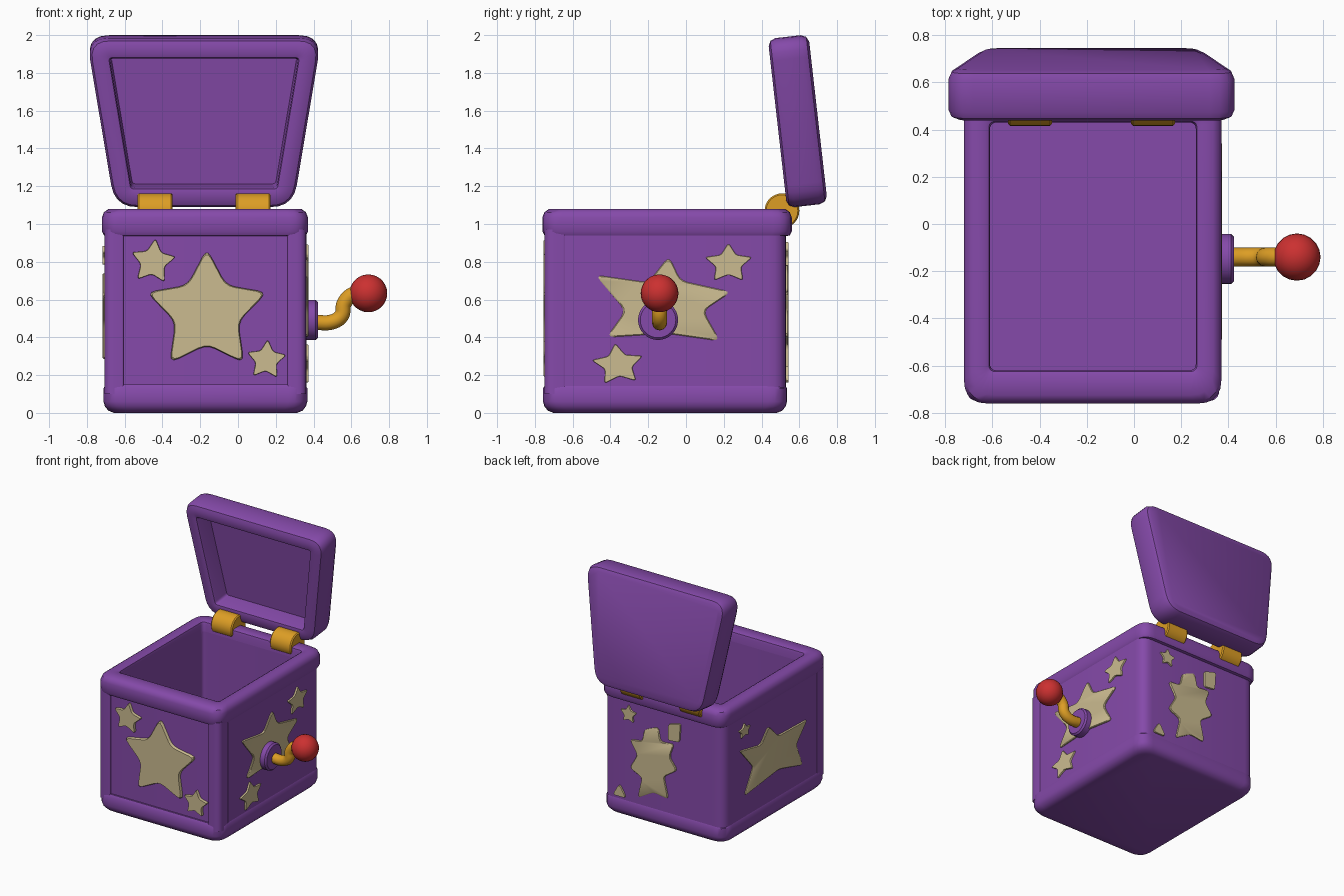
import bpy, bmesh, math
from mathutils import Vector, Matrix

cube = bpy.data.objects.get("Cube")
if cube:
    bpy.data.objects.remove(cube, do_unlink=True)


def material(name, rgb):
    m = bpy.data.materials.new(name)
    m.use_nodes = True
    m.diffuse_color = (*rgb, 1)
    m.node_tree.nodes["Principled BSDF"].inputs["Base Color"].default_value = (*rgb, 1)
    return m


PURPLE = material("purple", (0.235, 0.068, 0.40))
GOLD = material("gold", (0.72, 0.34, 0.018))
CREAM = material("cream", (0.60, 0.50, 0.28))
RED = material("red", (0.60, 0.03, 0.03))


def finish(obj, mat, angle=35):
    obj.data.materials.clear()
    obj.data.materials.append(mat)
    bpy.ops.object.select_all(action="DESELECT")
    obj.select_set(True)
    bpy.context.view_layer.objects.active = obj
    bpy.ops.object.shade_smooth_by_angle(angle=math.radians(angle))
    return obj


def mesh_object(name, bm, mat, angle=35):
    bmesh.ops.recalc_face_normals(bm, faces=bm.faces)
    mesh = bpy.data.meshes.new(name)
    bm.to_mesh(mesh)
    bm.free()
    obj = bpy.data.objects.new(name, mesh)
    bpy.context.collection.objects.link(obj)
    return finish(obj, mat, angle)


def rounded(points, radii, steps=5):
    """Outline with every corner replaced by a short curve."""
    pts = [Vector(p) for p in points]
    if not isinstance(radii, (list, tuple)):
        radii = [radii] * len(pts)
    out = []
    for i, p in enumerate(pts):
        a, b = pts[i - 1] - p, pts[(i + 1) % len(pts)] - p
        start = p + a.normalized() * min(radii[i], a.length * 0.48)
        end = p + b.normalized() * min(radii[i], b.length * 0.48)
        for k in range(steps + 1):
            t = k / steps
            out.append(start * (1 - t) ** 2 + p * 2 * t * (1 - t) + end * t * t)
    return out


def loft(name, rings, mat, place=Matrix(), closed=False):
    """Skin a stack of (outline, height) rings; cap the ends or join them."""
    bm = bmesh.new()
    loops = [[bm.verts.new(place @ Vector((p.x, p.y, h))) for p in ring] for ring, h in rings]
    pairs = list(zip(loops, loops[1:]))
    if closed:
        pairs.append((loops[-1], loops[0]))
    else:
        bm.faces.new(loops[0])
        bm.faces.new(loops[-1])
    for low, high in pairs:
        for i in range(len(low)):
            bm.faces.new((low[i - 1], low[i], high[i], high[i - 1]))
    return mesh_object(name, bm, mat)


def rect(x0, x1, y0, y1, r, inset=0.0):
    x0, x1, y0, y1 = x0 + inset, x1 - inset, y0 + inset, y1 - inset
    return rounded([(x0, y0), (x1, y0), (x1, y1), (x0, y1)], r)


# Box: base, walls and rim
base = (-0.712, 0.367, -0.757, 0.535, 0.1)
wall = (-0.706, 0.36, -0.732, 0.53, 0.09)
rim = (-0.72, 0.37, -0.76, 0.56, 0.1)
hole = (-0.61, 0.262, -0.62, 0.43, 0.03)

loft("base", [(rect(*base, inset=i), z) for i, z in
              ((0.055, 0), (0.025, 0.012), (0.007, 0.035), (0, 0.06), (0, 0.13), (0.012, 0.15))], PURPLE)
loft("walls", [(rect(*wall), 0.1), (rect(*wall), 1.0),
               (rect(*hole), 1.0), (rect(*hole), 0.1)], PURPLE, closed=True)
loft("rim", [(rect(*rim, inset=i), z) for i, z in
             ((0.03, 0.935), (0.01, 0.94), (0, 0.96), (0, 1.035), (0.01, 1.062), (0.035, 1.08))]
     + [(rect(*hole, inset=i), z) for i, z in ((-0.02, 1.08), (-0.005, 1.072), (0, 1.055), (0, 0.935))],
     PURPLE, closed=True)

# Corner posts framing the front panel
for side, x0, x1, radii in (("right", -0.708, -0.605, [0.08, 0.01, 0.01, 0.01]),
                            ("left", 0.262, 0.362, [0.01, 0.08, 0.01, 0.01])):
    post = rect(x0, x1, -0.75, -0.64, radii)
    loft(side + "_front_post", [(post, 0.1), (post, 0.97)], PURPLE)


# Open lid: a hollow tapered tray leaning back a little
def lid_outline(inset, radius):
    low, high = inset, 0.9 - inset
    half = lambda v: 0.472 + 0.167 * v - inset
    return rounded([(-half(low), low), (half(low), low), (half(high), high), (-half(high), high)], radius)


up = Vector((0, -0.113, 0.994))
back = Vector((0, 0.994, 0.113))
lid_place = Matrix.Translation((-0.18, 0.535, 1.085)) @ Matrix((Vector((1, 0, 0)), up, back)).transposed().to_4x4()
loft("lid", [(lid_outline(i, r), w) for i, r, w in
             ((0.112, 0.02, 0.14), (0.105, 0.02, 0.02), (0.1, 0.02, 0.004), (0.085, 0.03, 0),
              (0.04, 0.08, 0), (0.012, 0.11, 0.012), (0, 0.12, 0.04),
              (0, 0.12, 0.175), (0.012, 0.11, 0.203), (0.04, 0.08, 0.216))], PURPLE, lid_place)


# Cylinders along x, used by the hinges and the crank mount
def barrel(name, x0, x1, y, z, radius, mat, bevel=0.012):
    ring = lambda r: [Vector((r * math.cos(a), r * math.sin(a)))
                      for a in (math.tau * k / 32 for k in range(32))]
    place = Matrix(((0, 0, 1, 0), (1, 0, 0, y), (0, 1, 0, z), (0, 0, 0, 1)))
    return loft(name, [(ring(radius - bevel), x0), (ring(radius), x0 + bevel),
                       (ring(radius), x1 - bevel), (ring(radius - bevel), x1)], mat, place)


for side, x in (("right", -0.44), ("left", 0.08)):
    barrel(side + "_hinge", x - 0.093, x + 0.093, 0.508, 1.07, 0.092, GOLD, 0.008)

# Crank: mount, bent rod and knob
barrel("crank_mount", 0.34, 0.423, -0.148, 0.492, 0.106, PURPLE)
curve = bpy.data.curves.new("crank_rod", "CURVE")
curve.dimensions = "3D"
curve.bevel_depth = 0.04
curve.bevel_resolution = 4
curve.resolution_u = 6
curve.use_fill_caps = True
path = [(0.4, 0.48), (0.5, 0.482), (0.548, 0.515), (0.562, 0.58), (0.61, 0.628), (0.68, 0.635)]
spline = curve.splines.new("BEZIER")
spline.bezier_points.add(len(path) - 1)
for point, (x, z) in zip(spline.bezier_points, path):
    point.co = (x, -0.14, z)
    point.handle_left_type = point.handle_right_type = "AUTO"
rod = bpy.data.objects.new("crank_rod", curve)
bpy.context.collection.objects.link(rod)
bpy.ops.object.select_all(action="DESELECT")
rod.select_set(True)
bpy.context.view_layer.objects.active = rod
bpy.ops.object.convert(target="MESH")
finish(bpy.context.view_layer.objects.active, GOLD)

bm = bmesh.new()
bmesh.ops.create_uvsphere(bm, u_segments=20, v_segments=14, radius=0.1,
                          matrix=Matrix.Translation((0.69, -0.14, 0.633)))
mesh_object("crank_knob", bm, RED)


# Raised star decorations; each side maps (across, height, outward) to space
def star(cx, cz, radius, turn=0, stretch=1.0):
    pts = []
    for k in range(10):
        a = math.radians(90 + turn + 36 * k)
        r = radius * (0.52 if k % 2 else 1)
        pts.append((cx + stretch * r * math.cos(a), cz + r * math.sin(a)))
    return pts


FRONT = Matrix(((1, 0, 0, 0), (0, 0, -1, -0.732), (0, 1, 0, 0), (0, 0, 0, 1)))
BACK = Matrix(((1, 0, 0, 0), (0, 0, 1, 0.53), (0, 1, 0, 0), (0, 0, 0, 1)))
LEFT = Matrix(((0, 0, 1, 0.36), (1, 0, 0, 0), (0, 1, 0, 0), (0, 0, 0, 1)))
RIGHT = Matrix(((0, 0, -1, -0.706), (1, 0, 0, 0), (0, 1, 0, 0), (0, 0, 0, 1)))


def plate(name, points, side, radius, proud=0.012):
    shape = rounded(points, radius, 3)
    mid = sum(shape, Vector((0, 0))) / len(shape)
    top = [mid + (p - mid) * 0.97 for p in shape]
    loft(name, [(shape, -0.02), (shape, proud * 0.6), (top, proud)], CREAM, side)


plate("front_big_star", star(-0.165, 0.535, 0.335), FRONT, 0.05, 0.022)
plate("front_upper_star", star(-0.45, 0.8, 0.125, -6), FRONT, 0.018, 0.022)
plate("front_lower_star", star(0.15, 0.28, 0.11, -4), FRONT, 0.016, 0.022)

plate("left_big_star", [(-0.09, 0.83), (-0.03, 0.7), (0.24, 0.64), (0.09, 0.54), (0.18, 0.38),
                        (-0.1, 0.42), (-0.42, 0.4), (-0.32, 0.54), (-0.48, 0.73), (-0.2, 0.69)], LEFT, 0.04)
plate("left_upper_star", star(0.225, 0.79, 0.11, 0, 1.2), LEFT, 0.016)
plate("left_lower_star", star(-0.36, 0.255, 0.115, 6, 1.25), LEFT, 0.016)

plate("right_big_star", [(-0.02, 0.75), (-0.14, 0.63), (-0.51, 0.62), (-0.37, 0.47), (-0.45, 0.28),
                         (-0.15, 0.36), (0.28, 0.31), (0.17, 0.5), (0.34, 0.69), (0.08, 0.64)], RIGHT, 0.03)
plate("right_upper_star", star(0.28, 0.83, 0.06, 0, 1.3), RIGHT, 0.012)

plate("back_big_star", [(-0.01, 0.75), (-0.13, 0.8), (-0.15, 0.69), (-0.27, 0.7), (-0.23, 0.59),
                        (-0.3, 0.5), (-0.18, 0.42), (-0.22, 0.25), (-0.09, 0.27), (0.05, 0.19),
                        (0.01, 0.36), (0.12, 0.41), (0.05, 0.53), (0.12, 0.64), (0.01, 0.65)], BACK, 0.03)
plate("back_patch", [(-0.22, 0.85), (-0.33, 0.88), (-0.32, 0.73), (-0.22, 0.72)], BACK, 0.02)
plate("back_upper_star", star(0.13, 0.835, 0.075), BACK, 0.012)
plate("back_lower_patch", [(0.21, 0.26), (0.15, 0.16), (0.27, 0.16)], BACK, 0.03)
